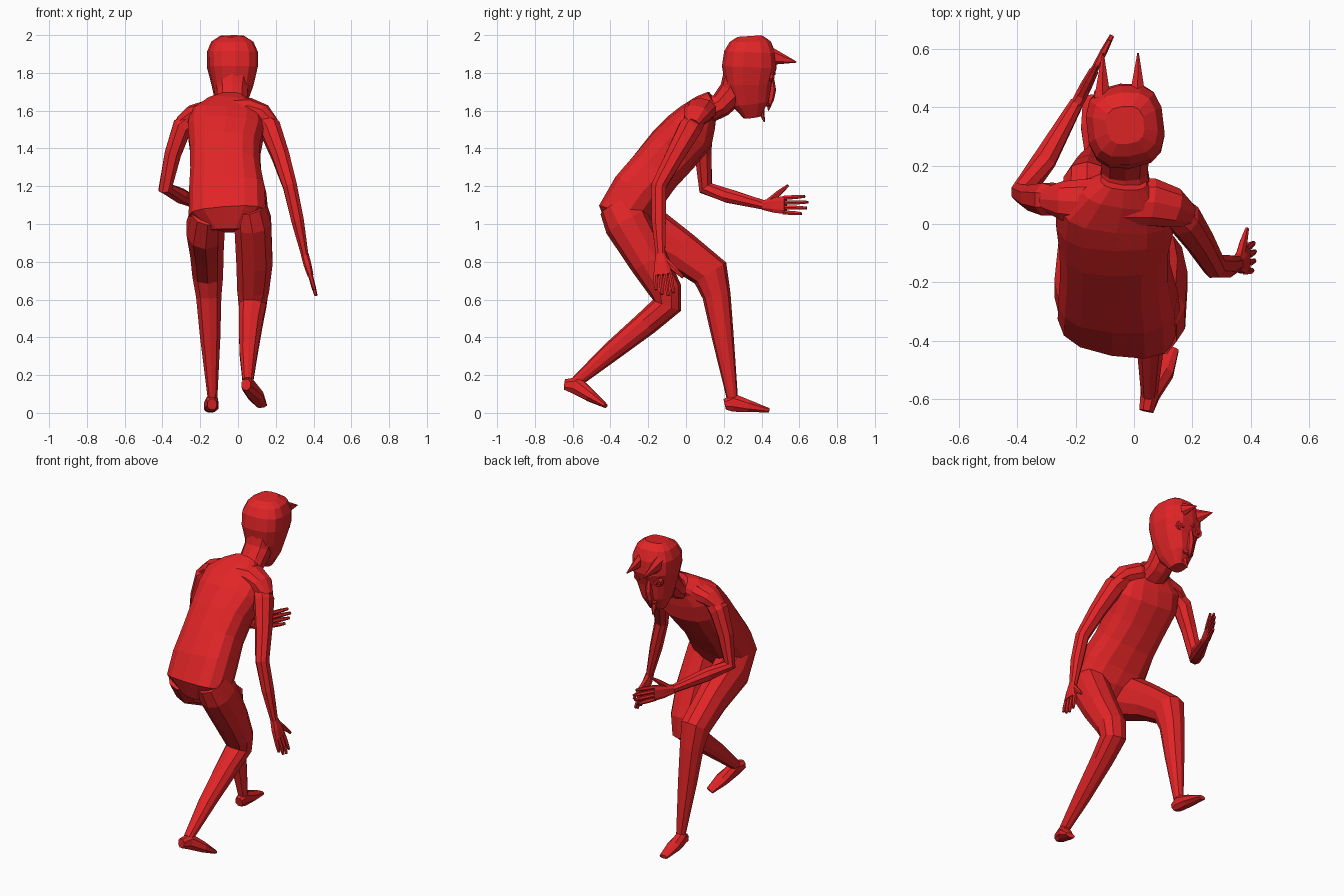
import bpy, bmesh, math
from mathutils import Vector

red = bpy.data.materials.new("devil red")
red.diffuse_color = (0.75, 0.018, 0.02, 1)


def loft(name, rings, sides=8, ref=(1, 0, 0), power=0.9, yaws=None):
    """Tube through rings (x, y, z, half_width, half_depth); ref sets the width axis."""
    bm = bmesh.new()
    pts = [Vector(r[:3]) for r in rings]
    loops = []
    for i, r in enumerate(rings):
        a, b = pts[max(i - 1, 0)], pts[min(i + 1, len(pts) - 1)]
        t = Vector((0, 0, 0))
        if i > 0:
            t += (pts[i] - a).normalized()
        if i < len(pts) - 1:
            t += (b - pts[i]).normalized()
        t.normalize()
        w = Vector(ref)
        if yaws:
            w = Vector((math.cos(yaws[i]), math.sin(yaws[i]), 0))
        u = (w - t * w.dot(t)).normalized()
        v = t.cross(u)
        loop = []
        for k in range(sides):
            an = 2 * math.pi * (k + 0.5) / sides
            c, s = math.cos(an), math.sin(an)
            c = math.copysign(abs(c) ** power, c)
            s = math.copysign(abs(s) ** power, s)
            loop.append(bm.verts.new(pts[i] + u * c * r[3] + v * s * r[4]))
        loops.append(loop)
    for p, q in zip(loops, loops[1:]):
        for k in range(sides):
            n = (k + 1) % sides
            bm.faces.new((p[k], p[n], q[n], q[k]))
    bm.faces.new(loops[0])
    bm.faces.new(loops[-1])
    bmesh.ops.recalc_face_normals(bm, faces=bm.faces)
    me = bpy.data.meshes.new(name)
    bm.to_mesh(me)
    bm.free()
    me.materials.append(red)
    ob = bpy.data.objects.new(name, me)
    bpy.context.collection.objects.link(ob)
    return ob


def spike(name, base, tip, w, d, sides=6):
    return loft(name, [(*base, w, d), (*tip, 0.003, 0.003)], sides)


def hand(side, wrist, tip, spread):
    """Flat palm, four fingers fanned along spread, thumb on the +spread side."""
    o, e, s = Vector(wrist), Vector(tip), Vector(spread)
    d = e - o
    parts = [loft(side + "_palm", [(*o, 0.026, 0.022), (*(o + d * 0.25), 0.042, 0.022),
                                   (*(o + d * 0.5), 0.05, 0.017)], 8, spread, 0.7)]
    for i, reach in enumerate((0.86, 0.97, 1.0, 0.93)):
        off = -0.038 + i * 0.0255
        a, b = o + d * 0.45 + s * off, o + d * reach + s * off * 1.2
        parts.append(loft(f"{side}_finger_{i + 1}", [
            (*a, 0.012, 0.013), (*a.lerp(b, 0.6), 0.012, 0.012), (*b, 0.008, 0.008)], 6, spread))
    a, b, c = o + d * 0.14 + s * 0.02, o + d * 0.36 + s * 0.065, o + d * 0.56 + s * 0.105
    parts.append(loft(side + "_thumb", [(*a, 0.018, 0.016), (*b, 0.015, 0.014),
                                        (*c, 0.007, 0.007)], 6, spread))
    return parts


def fuse(body, parts):
    """Union the overlapping parts into one skin and drop the originals."""
    for p in parts:
        m = body.modifiers.new("union", 'BOOLEAN')
        m.operation, m.solver, m.object = 'UNION', 'EXACT', p
    bpy.context.view_layer.update()
    dg = bpy.context.evaluated_depsgraph_get()
    me = bpy.data.meshes.new_from_object(body.evaluated_get(dg))
    body.modifiers.clear()
    body.data = me
    me.materials.clear()
    me.materials.append(red)
    for p in parts:
        bpy.data.objects.remove(p)


# torso, hunched forward with the pelvis slightly twisted
torso = loft("body", [
    (-0.05, -0.33, 0.965, 0.1, 0.08), (-0.05, -0.32, 1.05, 0.21, 0.14),
    (-0.055, -0.255, 1.165, 0.205, 0.142), (-0.065, -0.16, 1.285, 0.188, 0.14),
    (-0.068, -0.07, 1.39, 0.188, 0.145), (-0.065, 0.02, 1.49, 0.205, 0.14),
    (-0.06, 0.06, 1.56, 0.2, 0.11), (-0.04, 0.105, 1.62, 0.14, 0.075),
    (-0.035, 0.15, 1.65, 0.08, 0.06)],
    14, power=0.75, yaws=[-0.2, -0.2, -0.17, -0.12, -0.06, 0, 0, 0, 0])

# shoulder girdle and neck
skin = [
    loft("shoulders", [(-0.305, 0.085, 1.535, 0.04, 0.035), (-0.24, 0.08, 1.575, 0.07, 0.055),
                       (-0.14, 0.075, 1.597, 0.085, 0.065), (0.06, 0.075, 1.602, 0.085, 0.066),
                       (0.13, 0.055, 1.578, 0.072, 0.058), (0.185, 0.03, 1.53, 0.042, 0.035)],
         10, (0, 1, 0)),
    loft("neck", [(-0.035, 0.1, 1.59, 0.1, 0.065), (-0.032, 0.185, 1.63, 0.082, 0.065),
                  (-0.03, 0.25, 1.7, 0.085, 0.077), (-0.03, 0.285, 1.79, 0.1, 0.088)], 10)]

# head turned a little to one side
skin.append(loft("head", [
    (-0.045, 0.35, 1.565, 0.045, 0.045), (-0.038, 0.34, 1.64, 0.082, 0.1),
    (-0.03, 0.33, 1.74, 0.11, 0.125), (-0.03, 0.335, 1.83, 0.132, 0.146),
    (-0.03, 0.338, 1.91, 0.133, 0.137), (-0.03, 0.34, 1.965, 0.11, 0.11),
    (-0.03, 0.338, 1.995, 0.065, 0.065)], 14, power=0.72, yaws=[0.12] * 7))

# face: horns, brows, eyes, nose, mouth, pointed beard
for side, x in (("left", -0.108), ("right", 0.012)):
    spike(side + "_horn", (x, 0.425, 1.893), (x + 0.002, 0.585, 1.857), 0.032, 0.055)
    spike(side + "_brow", (x + 0.005, 0.45, 1.86), (-0.052, 0.472, 1.79), 0.026, 0.016)
    ey = 0.45 if side == "left" else 0.455
    loft(side + "_eye_ring", [(x + 0.005, ey - 0.02, 1.785, 0.038, 0.034),
                              (x + 0.005, ey + 0.004, 1.78, 0.034, 0.03)], 10)
    loft(side + "_eyeball", [(x + 0.005, ey, 1.78, 0.02, 0.018),
                             (x + 0.005, ey + 0.013, 1.779, 0.011, 0.01)], 8)
loft("nose", [(-0.05, 0.445, 1.8, 0.012, 0.016), (-0.052, 0.455, 1.71, 0.02, 0.022),
              (-0.055, 0.448, 1.66, 0.022, 0.018), (-0.056, 0.436, 1.6, 0.003, 0.003)], 6)
loft("mouth", [(-0.085, 0.42, 1.632, 0.01, 0.008), (-0.05, 0.432, 1.632, 0.016, 0.012),
               (-0.015, 0.425, 1.632, 0.01, 0.008)], 6, (0, 1, 0))
spike("beard", (-0.048, 0.39, 1.63), (-0.055, 0.415, 1.54), 0.03, 0.025)

# arms and hands
skin.append(loft("left_arm", [
    (-0.24, 0.08, 1.56, 0.05, 0.05), (-0.295, 0.085, 1.515, 0.057, 0.06),
    (-0.345, 0.09, 1.37, 0.047, 0.047), (-0.385, 0.105, 1.19, 0.038, 0.042),
    (-0.305, 0.22, 1.15, 0.042, 0.04), (-0.195, 0.415, 1.1, 0.024, 0.026)]))
skin += hand("left", (-0.197, 0.408, 1.1), (-0.075, 0.645, 1.1), (0, 0, 1))
skin.append(loft("right_arm", [
    (0.12, 0.06, 1.56, 0.05, 0.05), (0.17, 0.02, 1.505, 0.06, 0.065),
    (0.225, -0.06, 1.36, 0.05, 0.052), (0.275, -0.145, 1.2, 0.04, 0.042),
    (0.315, -0.145, 1.02, 0.036, 0.041), (0.355, -0.135, 0.83, 0.02, 0.026)]))
skin += hand("right", (0.353, -0.135, 0.84), (0.413, -0.11, 0.62), (0, 1, 0))

# legs in a stride
skin.append(loft("left_leg", [
    (-0.16, -0.33, 1.07, 0.09, 0.1), (-0.172, -0.22, 0.975, 0.105, 0.135),
    (-0.165, -0.03, 0.86, 0.092, 0.108), (-0.16, 0.13, 0.74, 0.085, 0.1),
    (-0.155, 0.162, 0.62, 0.07, 0.075), (-0.147, 0.195, 0.4, 0.056, 0.058),
    (-0.135, 0.245, 0.08, 0.027, 0.03)], 10))
skin.append(loft("right_leg", [
    (0.06, -0.365, 1.1, 0.09, 0.1), (0.078, -0.315, 1.01, 0.102, 0.122),
    (0.087, -0.195, 0.8, 0.1, 0.104), (0.08, -0.11, 0.65, 0.088, 0.088),
    (0.077, -0.1, 0.57, 0.076, 0.08), (0.067, -0.21, 0.475, 0.066, 0.066),
    (0.056, -0.4, 0.32, 0.05, 0.052), (0.052, -0.58, 0.165, 0.029, 0.031)], 10))

# feet, heel to toe
skin.append(loft("left_foot", [
    (-0.137, 0.205, 0.045, 0.026, 0.03), (-0.138, 0.25, 0.055, 0.034, 0.052),
    (-0.142, 0.33, 0.036, 0.042, 0.035), (-0.148, 0.44, 0.014, 0.028, 0.012)]))
skin.append(loft("right_foot", [
    (0.042, -0.64, 0.15, 0.026, 0.03), (0.055, -0.58, 0.145, 0.036, 0.05),
    (0.095, -0.505, 0.09, 0.044, 0.034), (0.128, -0.425, 0.037, 0.028, 0.012)]))

fuse(torso, skin)
